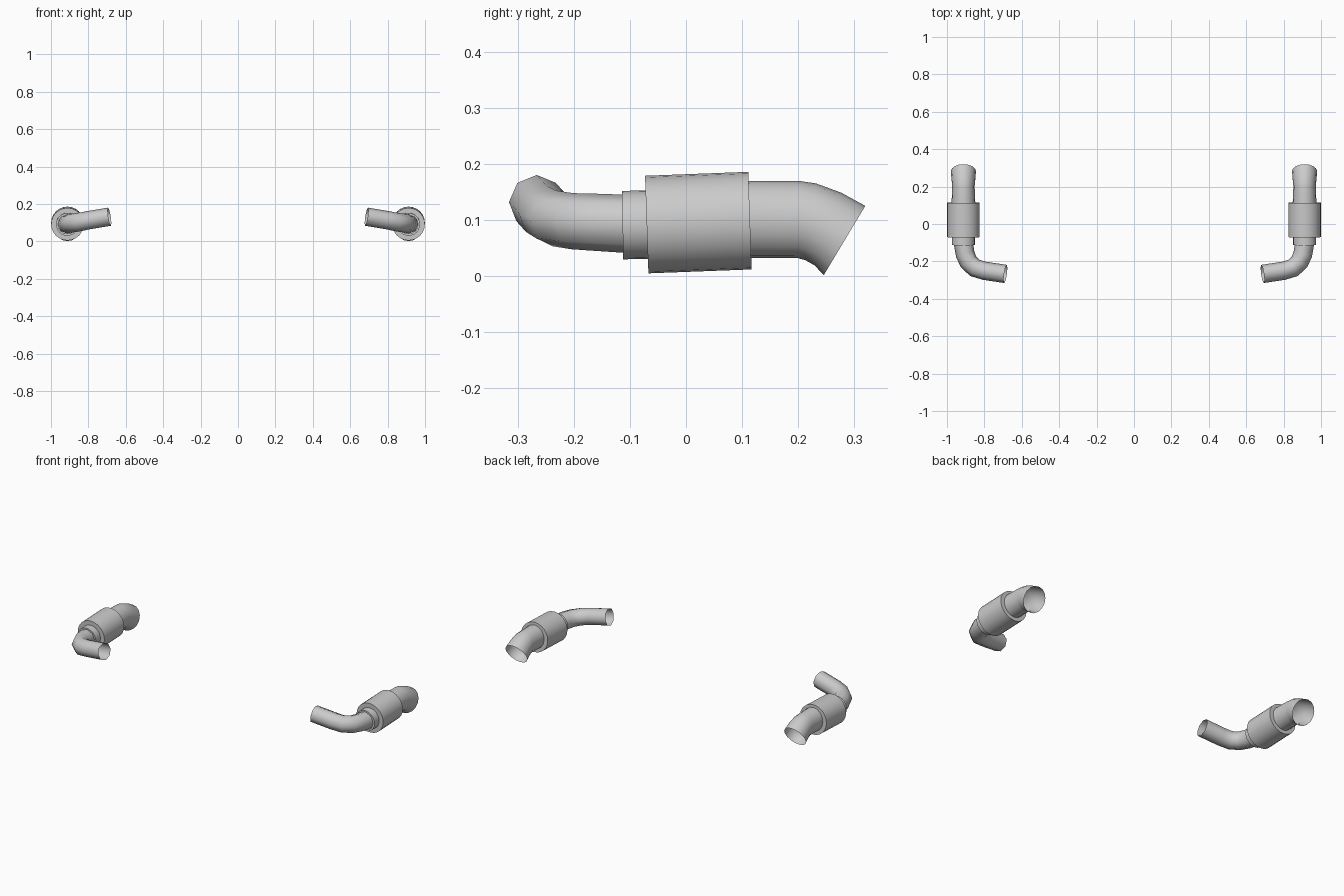
import bpy, bmesh
from math import radians, sin, cos, tau
from mathutils import Vector

if "Cube" in bpy.data.objects:
    bpy.data.objects.remove(bpy.data.objects["Cube"])

steel = bpy.data.materials.new("brushed_steel")
steel.use_nodes = True
grey = (0.6, 0.6, 0.6, 1)
steel.diffuse_color = grey
steel.node_tree.nodes["Principled BSDF"].inputs["Base Color"].default_value = grey


def tube(name, rings, sides, mirror):
    """Skin oval rings: (x, y, z, yaw, pitch, half width, half height)."""
    bm = bmesh.new()
    loops = []
    for x, y, z, yaw, pitch, rx, rz in rings:
        yaw, pitch = radians(yaw), radians(pitch)
        side = Vector((cos(yaw), -sin(yaw), 0))
        along = Vector((sin(yaw) * cos(pitch), cos(yaw) * cos(pitch), sin(pitch)))
        up = side.cross(along)
        loop = []
        for i in range(sides):
            a = tau * i / sides
            p = Vector((x, y, z)) + side * rx * sin(a) + up * rz * cos(a)
            loop.append(bm.verts.new((p.x * mirror, p.y, p.z)))
        loops.append(loop)
    for a, b in zip(loops, loops[1:]):
        for i in range(sides):
            j = (i + 1) % sides
            quad = (a[i], b[i], b[j], a[j])
            bm.faces.new(quad if mirror < 0 else quad[::-1])
    bm.normal_update()
    mesh = bpy.data.meshes.new(name)
    bm.to_mesh(mesh)
    bm.free()
    mesh.materials.append(steel)
    obj = bpy.data.objects.new(name, mesh)
    bpy.context.collection.objects.link(obj)
    bpy.ops.object.select_all(action="DESELECT")
    obj.select_set(True)
    bpy.context.view_layer.objects.active = obj
    bpy.ops.object.shade_smooth_by_angle(angle=radians(50))


def drum(name, start, end, radius, inner, sides, mirror, pitch=0):
    """Closed-shoulder cylinder; start and end are (y, z)."""
    rows = [(start, inner), (start, radius), (end, radius), (end, inner)]
    tube(name, [(0.912, y, z, 0, pitch, r, r) for (y, z), r in rows], sides, mirror)


# Elbowed inlet, from its open end to the sleeve
inlet = [
    (0.687, -0.267, 0.132, 82, -9, 0.049, 0.049),
    (0.80, -0.250, 0.113, 79, -9, 0.049, 0.049),
    (0.85, -0.235, 0.103, 60, -6, 0.050, 0.050),
    (0.885, -0.203, 0.098, 35, -2, 0.050, 0.050),
    (0.903, -0.16, 0.096, 18, 0, 0.051, 0.051),
    (0.912, -0.10, 0.093, 3, 0, 0.052, 0.052),
]

# Outlet that turns down to a slanted mouth
outlet = [
    (0.912, 0.10, 0.101, 0, 0, 0.064, 0.069),
    (0.912, 0.20, 0.101, 0, 0, 0.060, 0.069),
    (0.912, 0.222, 0.097, 0, -8, 0.062, 0.069),
    (0.912, 0.253, 0.084, 0, -20, 0.065, 0.069),
    (0.912, 0.2825, 0.0635, 0, -31, 0.067, 0.072),
]

for label, mirror in (("left", 1), ("right", -1)):
    tube(label + "_inlet_pipe", inlet, 8, mirror)
    drum(label + "_sleeve", (-0.113, 0.091), (-0.06, 0.092), 0.061, 0.05, 24, mirror, 1)
    drum(label + "_muffler", (-0.07, 0.092), (0.114, 0.099), 0.087, 0.058, 24, mirror, 2)
    tube(label + "_outlet_pipe", outlet, 16, mirror)
